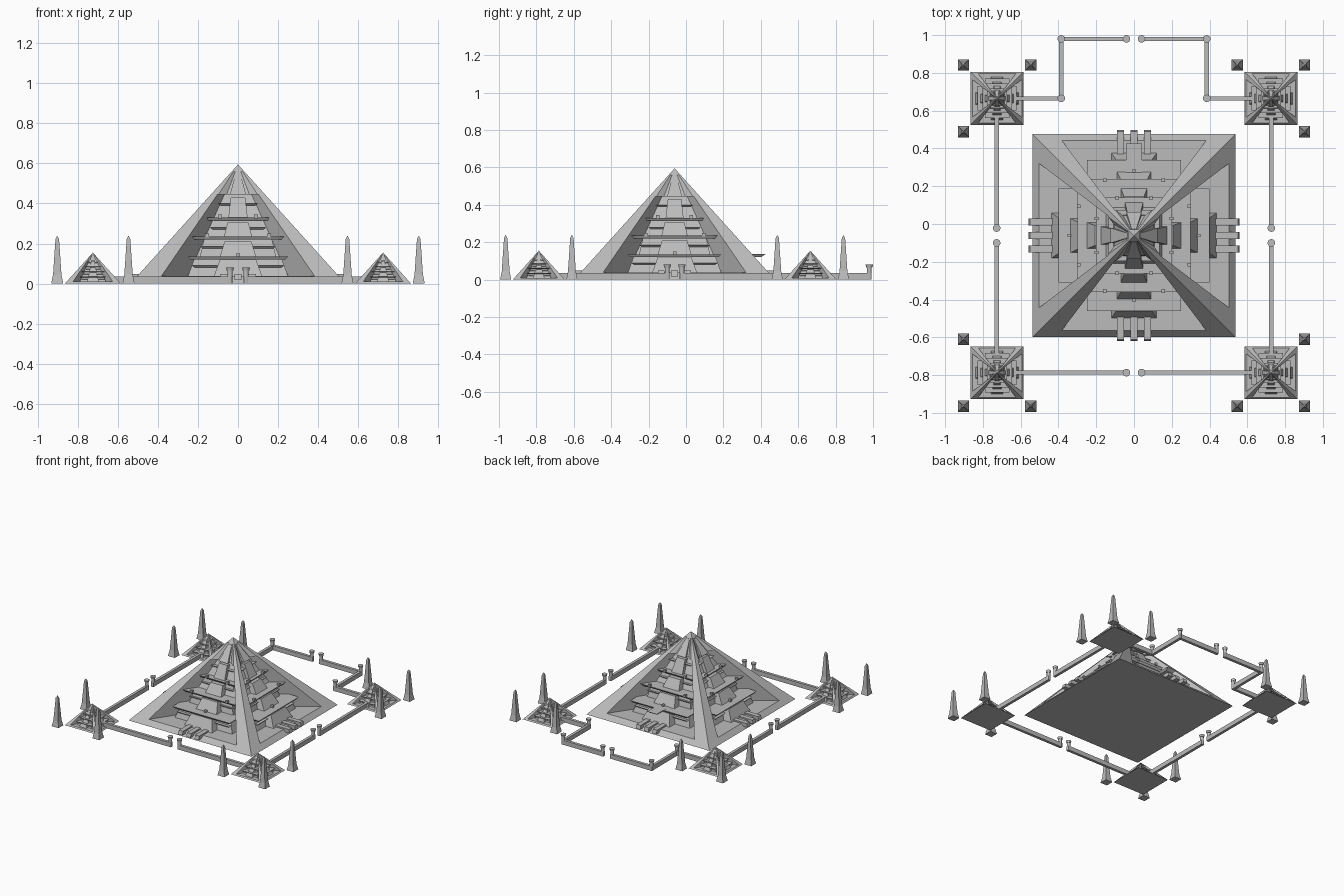
import bpy, bmesh, math
from mathutils import Matrix, Vector

cube = bpy.data.objects.get("Cube")
if cube:
    bpy.data.objects.remove(cube, do_unlink=True)

stone = bpy.data.materials.new("grey_stone")
stone.use_nodes = True
GREY = (0.5, 0.5, 0.5, 1)
stone.diffuse_color = GREY
stone.node_tree.nodes["Principled BSDF"].inputs["Base Color"].default_value = GREY

HALF, TOP, SLAB, CAP = 0.537, 0.595, 0.037, 0.445


def half_at(z):
    return HALF * (1 - z / TOP)


def make_mesh(name, bm):
    bmesh.ops.recalc_face_normals(bm, faces=bm.faces)
    mesh = bpy.data.meshes.new(name)
    bm.to_mesh(mesh)
    bm.free()
    mesh.materials.append(stone)
    return mesh


def place(name, mesh, loc=(0, 0, 0), scale=1):
    ob = bpy.data.objects.new(name, mesh)
    ob.location = loc
    ob.scale = (scale,) * 3
    bpy.context.collection.objects.link(ob)
    return ob


def loft(bm, rings):
    """Join rings of points into a closed solid."""
    rows = [[bm.verts.new(p) for p in ring] for ring in rings]
    n = len(rows[0])
    for a, b in zip(rows, rows[1:]):
        for i in range(n):
            j = (i + 1) % n
            bm.faces.new((a[i], a[j], b[j], b[i]))
    bm.faces.new(rows[0][::-1])
    bm.faces.new(rows[-1])


def square(h, z, x=0, y=0):
    return [(x - h, y - h, z), (x + h, y - h, z), (x + h, y + h, z), (x - h, y + h, z)]


def notched(z, edge, inner, depth):
    """Square section with a splayed recess in each side."""
    h, pts = half_at(z), []
    for k in range(4):
        rot = Matrix.Rotation(k * math.pi / 2, 3, 'Z')
        for x, y in ((-1, -1), (-edge, -1), (-inner, -depth), (inner, -depth), (edge, -1)):
            pts.append(rot @ Vector((x * h, y * h, z)))
    return pts


def on_sides(bm, z0, z1, d0, d1, w0, w1, back=0.0, x=0, sides=range(4)):
    """Tapered block facing outwards, repeated on the chosen sides."""
    for k in sides:
        rot = Matrix.Rotation(k * math.pi / 2, 3, 'Z')
        loft(bm, [[rot @ Vector(p) for p in
                   ((x - w, -d, z), (x + w, -d, z), (x + w, -back, z), (x - w, -back, z))]
                  for z, d, w in ((z0, d0, w0), (z1, d1, w1))])


# Plinth, corner ridges and cap
bm = bmesh.new()
loft(bm, [square(HALF, 0), square(half_at(SLAB), SLAB)])
plinth = make_mesh("plinth", bm)

bm = bmesh.new()
loft(bm, [notched(z, 0.76, 0.5, 0.62) for z in (SLAB, CAP + 0.02)])
ridges = make_mesh("corner_ridges", bm)

bm = bmesh.new()
loft(bm, [notched(z, 0.72, 0.42, 0.78) for z in (CAP, 0.56)])
loft(bm, [square(half_at(0.56), 0.56), square(0.0005, TOP)])
on_sides(bm, CAP, 0.55, 0.125, 0.035, 0.04, 0.012)
cap = make_mesh("cap", bm)

# Stepped storeys: (z0, z1, depth0, depth1, width0, width1)
bm = bmesh.new()
for storey in ((SLAB, 0.12, 0.37, 0.34, 0.25, 0.22),
               (0.135, 0.22, 0.275, 0.25, 0.19, 0.17),
               (0.235, 0.315, 0.19, 0.165, 0.14, 0.12),
               (0.33, CAP, 0.125, 0.09, 0.09, 0.06)):
    on_sides(bm, *storey)
storeys = make_mesh("storeys", bm)

# Thin terraces: (z, depth, width, thickness)
bm = bmesh.new()
for z, d, w, t in ((0.12, 0.4, 0.25, 0.015), (0.22, 0.3, 0.23, 0.015),
                   (0.315, 0.2, 0.165, 0.015), (0.08, 0.375, 0.23, 0.01),
                   (0.175, 0.275, 0.19, 0.01), (0.27, 0.195, 0.14, 0.01),
                   (0.39, 0.135, 0.1, 0.01)):
    on_sides(bm, z, z + t, d - 0.01, d, w - 0.015, w)
terraces = make_mesh("terraces", bm)

# Central buttresses
bm = bmesh.new()
for z0, z1, d0, d1, w in ((SLAB, 0.12, 0.437, 0.394, 0.12),
                          (0.135, 0.21, 0.335, 0.29, 0.09),
                          (0.235, 0.305, 0.25, 0.206, 0.07),
                          (0.33, 0.43, 0.175, 0.125, 0.048)):
    on_sides(bm, z0, z1, d0, d1, w, w * 0.75)
buttresses = make_mesh("buttresses", bm)

# The great pyramid and four small copies at the corners
body = {"plinth": plinth, "corner_ridges": ridges, "cap": cap,
        "storeys": storeys, "terraces": terraces, "buttresses": buttresses}
CENTRE = (0, -0.061, 0)
CORNERS = [(sx * 0.725, y, 0) for sx in (-1, 1) for y in (-0.787, 0.665)]
for part, mesh in body.items():
    place("great_" + part, mesh, CENTRE)
    for i, loc in enumerate(CORNERS):
        place(f"small_{part}_{i + 1}", mesh, loc, 0.26)

# Entrance ramps on each side
bm = bmesh.new()
for x in (-0.071, 0, 0.071):
    on_sides(bm, 0.018, 0.048, 0.558, 0.55, 0.018, 0.018, 0.4, x)
place("entrance_ramps", make_mesh("entrance_ramps", bm), CENTRE)

# Small pegs on the terraces
bm = bmesh.new()
for z, d, xs in ((0.13, 0.345, (0,)), (0.23, 0.295, (-0.155, 0.155)),
                 (0.325, 0.2, (-0.09, 0.09))):
    for x in xs:
        on_sides(bm, z, z + 0.02, d + 0.008, d + 0.008, 0.009, 0.009, d - 0.012, x)
place("terrace_pegs", make_mesh("terrace_pegs", bm), CENTRE)

# Rear balcony
bm = bmesh.new()
on_sides(bm, 0.122, 0.137, 0.465, 0.487, 0.03, 0.042, 0.3, 0, (2,))
place("rear_balcony", make_mesh("rear_balcony", bm), CENTRE)

# Obelisks on the outer corners of each small pyramid
bm = bmesh.new()
for cx, cy, _ in CORNERS:
    for ox, oy in ((-1, -1), (-1, 1), (1, -1), (1, 1)):
        if ox * cx < 0 and oy * cy < 0:
            continue
        x, y = cx + ox * 0.178, cy + oy * 0.177
        loft(bm, [square(h, z, x, y) for h, z in
                  ((0.03, 0), (0.021, 0.045), (0.009, 0.222), (0.0008, 0.238))])
place("obelisks", make_mesh("obelisks", bm))

# Boundary walls and round gate posts
walls, posts = bmesh.new(), bmesh.new()


def wall(a, b, t=0.011):
    x0, x1 = sorted((a[0], b[0]))
    y0, y1 = sorted((a[1], b[1]))
    loft(walls, [[(x0 - t, y0 - t, z), (x1 + t, y0 - t, z),
                  (x1 + t, y1 + t, z), (x0 - t, y1 + t, z)] for z in (0, 0.035)])


def post(x, y):
    for r0, r1, z0, z1 in ((0.013, 0.013, 0, 0.066), (0.016, 0.02, 0.064, 0.08)):
        bmesh.ops.create_cone(posts, cap_ends=True, segments=16, radius1=r0, radius2=r1,
                              depth=z1 - z0,
                              matrix=Matrix.Translation((x, y, (z0 + z1) / 2)))


for s in (-1, 1):
    for path in (((0.64, -0.787), (0.04, -0.787)),
                 ((0.727, -0.69), (0.727, -0.1)),
                 ((0.727, 0.57), (0.727, -0.022)),
                 ((0.64, 0.665), (0.385, 0.665), (0.385, 0.98), (0.04, 0.98))):
        pts = [(s * x, y) for x, y in path]
        for a, b in zip(pts, pts[1:]):
            wall(a, b)
            post(*b)
place("boundary_walls", make_mesh("boundary_walls", walls))
place("gate_posts", make_mesh("gate_posts", posts))
